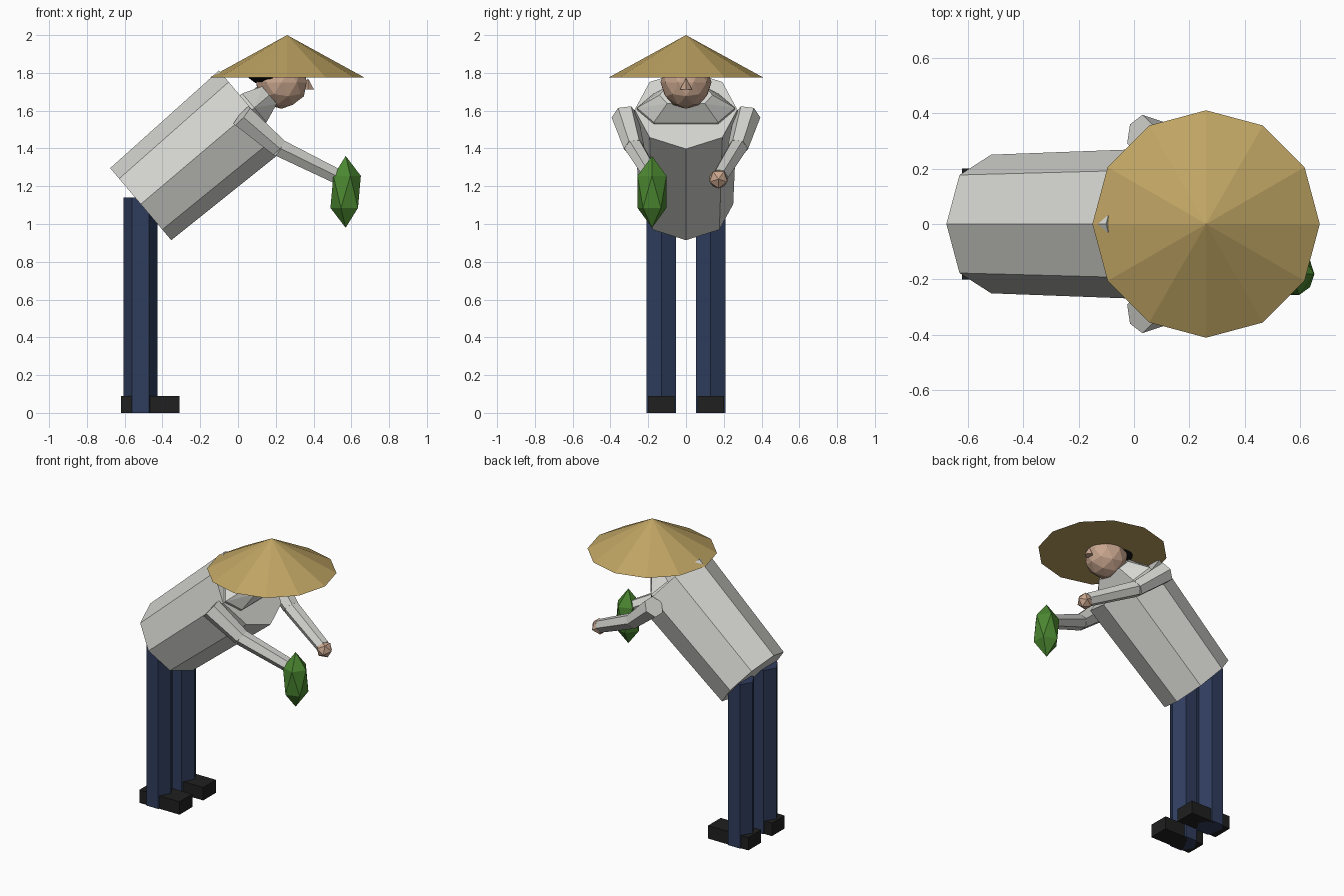
import bpy, bmesh, math
from mathutils import Vector, Matrix

cube = bpy.data.objects.get("Cube")
if cube:
    bpy.data.objects.remove(cube, do_unlink=True)


def material(name, rgb):
    m = bpy.data.materials.new(name)
    m.use_nodes = True
    m.diffuse_color = (*rgb, 1)
    m.node_tree.nodes["Principled BSDF"].inputs["Base Color"].default_value = (*rgb, 1)
    return m


shirt = material("pale grey cloth", (0.66, 0.66, 0.63))
straw = material("straw", (0.52, 0.37, 0.125))
denim = material("dark blue cloth", (0.028, 0.046, 0.11))
leather = material("black leather", (0.014, 0.014, 0.014))
skin = material("skin", (0.58, 0.38, 0.27))
leaf = material("leaf green", (0.07, 0.24, 0.03))
black = material("black hair", (0.006, 0.006, 0.006))


def finish(name, bm, mat):
    bmesh.ops.recalc_face_normals(bm, faces=bm.faces)
    mesh = bpy.data.meshes.new(name)
    bm.to_mesh(mesh)
    bm.free()
    mesh.materials.append(mat)
    ob = bpy.data.objects.new(name, mesh)
    bpy.context.scene.collection.objects.link(ob)
    return ob


def tube(name, a, b, r1, r2, sides, mat, turn=0):
    """Tapered prism running from point a to point b."""
    a, b = Vector(a), Vector(b)
    axis = b - a
    z = axis.normalized()
    side = Vector((0, 1, 0))
    x = side.cross(z).normalized()
    y = z.cross(x)
    frame = Matrix((x, y, z)).transposed().to_4x4()
    frame = Matrix.Translation((a + b) / 2) @ frame @ Matrix.Rotation(turn, 4, "Z")
    bm = bmesh.new()
    bmesh.ops.create_cone(bm, cap_ends=True, segments=sides, radius1=r1,
                          radius2=r2, depth=axis.length, matrix=frame)
    return finish(name, bm, mat)


def ball(name, center, scale, level, mat, tilt=0):
    bm = bmesh.new()
    m = Matrix.Translation(center) @ Matrix.Rotation(tilt, 4, "Y") @ Matrix.Diagonal((*scale, 1))
    bmesh.ops.create_icosphere(bm, subdivisions=level, radius=1, matrix=m)
    return finish(name, bm, mat)


def box(name, center, size, mat):
    bm = bmesh.new()
    bmesh.ops.create_cube(bm, size=1, matrix=Matrix.Translation(center) @ Matrix.Diagonal((*size, 1)))
    return finish(name, bm, mat)


# Bent-over torso
hip, chest = Vector((-0.515, 0, 1.105)), Vector((0.075, 0, 1.605))
tube("torso", hip, chest, 0.25, 0.272, 8, shirt)

# Collar yoke: flattened rings stacked along the torso axis
axis = (chest - hip).normalized()
down = Vector((0, 1, 0)).cross(axis)
bm = bmesh.new()
for height, wide, mid, drop in ((-0.02, 0.26, 0.17, 0.1), (0.015, 0.26, 0.17, 0.1), (0.12, 0.14, 0.1, 0.06)):
    for y, d in ((wide, 0), (mid, drop), (-mid, drop), (-wide, 0), (-mid, -drop), (mid, -drop)):
        bm.verts.new(chest + axis * height + down * d + Vector((0, y, 0)))
bmesh.ops.convex_hull(bm, input=bm.verts)
finish("collar_yoke", bm, shirt)

# Head, nose, hair and neck
tube("neck", (0.09, 0, 1.64), (0.21, 0, 1.74), 0.06, 0.06, 8, skin)
ball("head", (0.23, 0, 1.75), (0.14, 0.135, 0.14), 2, skin)
tube("nose", (0.37, 0, 1.712), (0.37, 0, 1.772), 0.032, 0, 4, skin)
ball("hair", (0.15, 0, 1.81), (0.11, 0.145, 0.075), 2, black)

# Conical hat
tube("straw_hat", (0.26, 0, 1.775), (0.26, 0, 2), 0.41, 0, 12, straw)

# Arms, legs and shoes on both sides
for side, s in (("left", 1), ("right", -1)):
    shoulder, elbow, wrist = (0.02, s * 0.325, 1.573), (0.215, s * 0.275, 1.405), (0.53, s * 0.18, 1.25)
    tube(side + "_upper_arm", shoulder, elbow, 0.07, 0.055, 6, shirt)
    tube(side + "_forearm", elbow, wrist, 0.053, 0.045, 6, shirt)
    ball(side + "_hand", (0.545, s * 0.172, 1.238), (0.055,) * 3, 1, skin, math.pi / 2)
    tube(side + "_leg", (-0.515, s * 0.13, 0), (-0.515, s * 0.13, 1.14), 0.09, 0.09, 6, denim, math.pi / 2)
    box(side + "_shoe", (-0.465, s * 0.13, 0.045), (0.31, 0.14, 0.09), leather)

# Leafy bundle held in the right hand
ball("leaf_bundle", (0.57, -0.18, 1.17), (0.09, 0.09, 0.19), 1, leaf)
